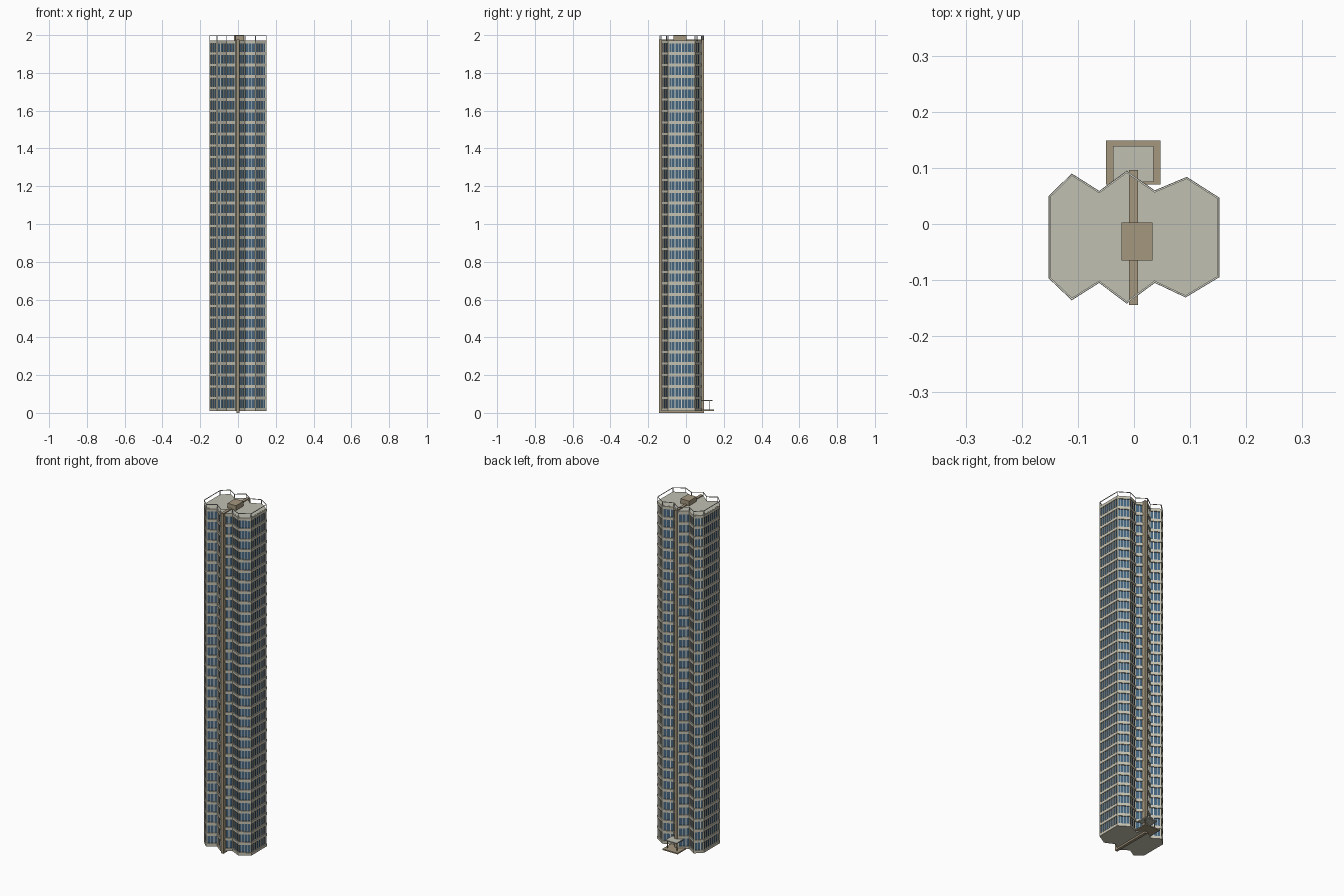
import bpy, bmesh, math
from mathutils import Vector

cube = bpy.data.objects.get("Cube")
if cube:
    bpy.data.objects.remove(cube, do_unlink=True)


def material(name, r, g, b):
    m = bpy.data.materials.new(name)
    m.diffuse_color = (r, g, b, 1)
    m.use_nodes = True
    m.node_tree.nodes["Principled BSDF"].inputs["Base Color"].default_value = (r, g, b, 1)
    return m


CREAM = material("cream concrete", 0.56, 0.54, 0.44)
ROOF = material("grey roof", 0.53, 0.53, 0.45)
BROWN = material("brown stone", 0.37, 0.31, 0.21)
GLASS = material("blue glass", 0.06, 0.13, 0.21)
METAL = material("light frame", 0.68, 0.68, 0.62)

FLOORS, PITCH, BAND = 32, 0.0608, 0.016
BASE = 0.0095
TOP = BASE + FLOORS * PITCH + BAND

# Zigzag footprint, counter-clockwise from the left front corner
OUTLINE = [Vector(p) for p in (
    (-0.152, -0.097), (-0.111, -0.136), (-0.062, -0.105), (-0.013, -0.142),
    (0.037, -0.105), (0.092, -0.131), (0.152, -0.095), (0.152, 0.047),
    (0.094, 0.084), (0.037, 0.060), (-0.013, 0.095), (-0.062, 0.059),
    (-0.111, 0.090), (-0.152, 0.050))]


def inset(points, d):
    """Move every side of the footprint inwards by d."""
    result = []
    for i, p in enumerate(points):
        a = (p - points[i - 1]).normalized()
        b = (points[(i + 1) % len(points)] - p).normalized()
        na, nb = Vector((-a.y, a.x)), Vector((-b.y, b.x))
        result.append(p + (na + nb) * d / (1 + na.dot(nb)))
    return result


def finish(name, bm, mat):
    bmesh.ops.recalc_face_normals(bm, faces=bm.faces)
    mesh = bpy.data.meshes.new(name)
    bm.to_mesh(mesh)
    bm.free()
    mesh.materials.append(mat)
    obj = bpy.data.objects.new(name, mesh)
    bpy.context.collection.objects.link(obj)
    return obj


def prism(name, points, z0, z1, mat):
    bm = bmesh.new()
    face = bm.faces.new([bm.verts.new((p.x, p.y, z0)) for p in points])
    ext = bmesh.ops.extrude_face_region(bm, geom=[face], use_keep_orig=True)
    verts = [g for g in ext["geom"] if isinstance(g, bmesh.types.BMVert)]
    bmesh.ops.translate(bm, verts=verts, vec=(0, 0, z1 - z0))
    return finish(name, bm, mat)


def add_box(bm, centre, size, angle=0.0):
    verts = bmesh.ops.create_cube(bm, size=1)["verts"]
    c, s = math.cos(angle), math.sin(angle)
    for v in verts:
        x, y, z = (v.co[i] * size[i] for i in range(3))
        v.co = Vector(centre) + Vector((x * c - y * s, x * s + y * c, z))


def box(name, low, high, mat):
    bm = bmesh.new()
    low, high = Vector(low), Vector(high)
    add_box(bm, (low + high) / 2, high - low)
    return finish(name, bm, mat)


def sides(points):
    for i, a in enumerate(points):
        b = points[(i + 1) % len(points)]
        d = b - a
        yield a, b, d.length, math.atan2(d.y, d.x)


# Glazed body and repeated floor bands
prism("glass_walls", inset(OUTLINE, 0.006), BASE + 0.002, TOP - 0.004, GLASS)
bands = prism("floor_bands", OUTLINE, BASE, BASE + BAND, CREAM)
array = bands.modifiers.new("Floors", "ARRAY")
array.count = FLOORS + 1
array.use_relative_offset = False
array.use_constant_offset = True
array.constant_offset_displace = (0, 0, PITCH)

# Roof deck and underside
prism("roof_deck", inset(OUTLINE, 0.005), TOP - 0.002, TOP + 0.001, ROOF)

# Corner piers and slim window mullions
piers, mullions = bmesh.new(), bmesh.new()
mid, tall = (BASE + TOP) / 2, TOP - BASE - 0.004
for a, b, length, angle in sides(inset(OUTLINE, 0.005)):
    add_box(piers, (a.x, a.y, mid), (0.007, 0.007, tall), angle)
    count = max(3, round(length / 0.018))
    for k in range(1, count):
        p = a.lerp(b, k / count)
        add_box(mullions, (p.x, p.y, mid), (0.0035, 0.006, tall), angle)
finish("corner_piers", piers, CREAM)
finish("window_mullions", mullions, METAL)

# Open roof railing
rail = bmesh.new()
for a, b, length, angle in sides(inset(OUTLINE, 0.002)):
    m = (a + b) / 2
    add_box(rail, (m.x, m.y, 1.9955), (length, 0.003, 0.003), angle)
    add_box(rail, (a.x, a.y, (TOP + 1.997) / 2), (0.003, 0.003, 1.997 - TOP), angle)
finish("roof_railing", rail, METAL)

# Stone spine wall through the tower, and rooftop plant room
box("spine_wall", (-0.009, -0.144, 0), (0.007, 0.096, 1.977), BROWN)
box("plant_room", (-0.022, -0.065, TOP), (0.033, 0.003, 2.0), BROWN)

# Rear entrance porch
box("porch_floor", (-0.05, 0.07, 0.010), (0.047, 0.149, 0.017), BROWN)
box("porch_roof", (-0.037, 0.075, 0.062), (0.035, 0.139, 0.068), ROOF)
for side, x in (("right", -0.033), ("left", 0.028)):
    box("porch_post_" + side, (x, 0.124, 0.015), (x + 0.004, 0.128, 0.064), BROWN)
